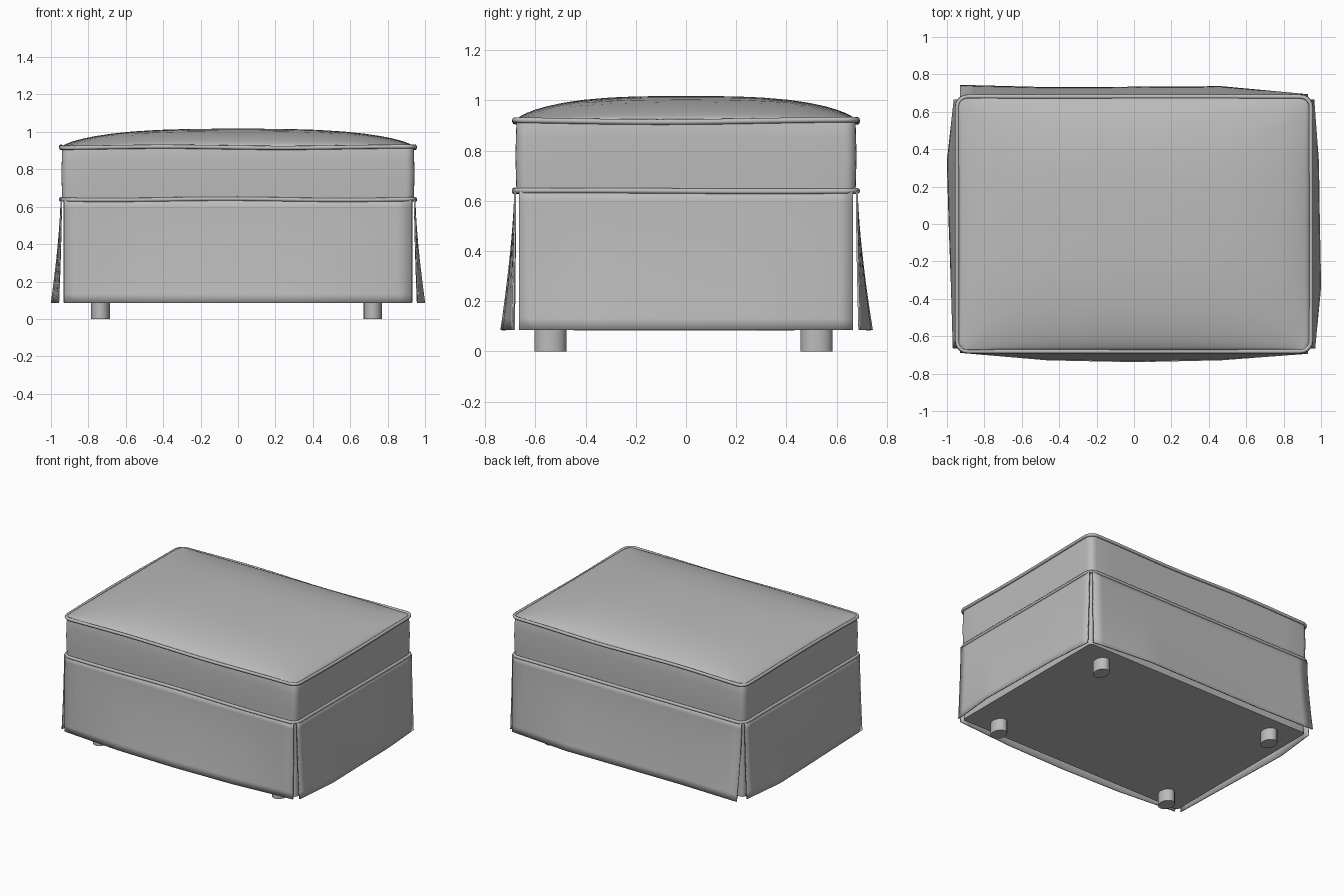
import bpy, bmesh, math
from mathutils import Vector

if "Cube" in bpy.data.objects:
    bpy.data.objects.remove(bpy.data.objects["Cube"])

fabric = bpy.data.materials.new("grey fabric")
fabric.diffuse_color = (0.5, 0.5, 0.5, 1)
fabric.use_nodes = True
fabric.node_tree.nodes["Principled BSDF"].inputs["Base Color"].default_value = fabric.diffuse_color


def finish(name, bm, angle=40):
    bmesh.ops.recalc_face_normals(bm, faces=bm.faces)
    mesh = bpy.data.meshes.new(name)
    bm.to_mesh(mesh)
    bm.free()
    mesh.materials.append(fabric)
    ob = bpy.data.objects.new(name, mesh)
    bpy.context.collection.objects.link(ob)
    bpy.ops.object.select_all(action='DESELECT')
    ob.select_set(True)
    bpy.context.view_layer.objects.active = ob
    bpy.ops.object.shade_smooth_by_angle(angle=math.radians(angle))
    return ob


def outline(hx, hy, r, corner=5, side=12):
    """Rounded rectangle, counter-clockwise, with subdivided sides."""
    arcs = []
    for k, (sx, sy) in enumerate([(1, 1), (-1, 1), (-1, -1), (1, -1)]):
        arcs.append([Vector((sx * (hx - r) + r * math.cos(a), sy * (hy - r) + r * math.sin(a)))
                     for a in [(k + i / corner) * math.pi / 2 for i in range(corner + 1)]])
    pts = []
    for k in range(4):
        pts += arcs[k]
        a, b = arcs[k][-1], arcs[(k + 1) % 4][0]
        pts += [a.lerp(b, i / side) for i in range(1, side)]
    return pts


def loft(bm, rings):
    loops = [[bm.verts.new(p) for p in ring] for ring in rings]
    n = len(loops[0])
    for a, b in zip(loops, loops[1:]):
        for i in range(n):
            bm.faces.new((a[i], a[(i + 1) % n], b[(i + 1) % n], b[i]))
    return loops


def wave(p, phase):
    """Slight sag of the seams along each side."""
    return 0.005 * math.sin(5 * p.x + phase) * math.cos(4 * p.y + phase)


HX, HY = 0.94, 0.675

# Cushion: straight band with a slight bulge, closed by a domed top
def dome(p):
    u, v = min(1, abs(p.x) / HX), min(1, abs(p.y) / HY)
    return 0.922 + 0.095 * ((1 - u ** 3) * (1 - v ** 3)) ** 0.7

bm = bmesh.new()
rings = []
for z, d in [(0.63, 0), (0.70, 0.002), (0.78, 0.004), (0.85, 0.002), (0.915, 0)]:
    rings.append([(p.x, p.y, z) for p in outline(HX + d, HY + d, 0.045)])
base = outline(HX, HY, 0.045)
for s in (0.995, 0.975, 0.94, 0.89, 0.82, 0.72, 0.6, 0.45, 0.3, 0.15):
    rings.append([(p.x * s, p.y * s, dome(p * s)) for p in base])
loops = loft(bm, rings)
tip = bm.verts.new((0, 0, 1.017))
for i, v in enumerate(loops[-1]):
    bm.faces.new((v, loops[-1][(i + 1) % len(base)], tip))
finish("cushion", bm, 50)

# Piping cords round the cushion
for name, z, grow, phase in [("upper_piping", 0.918, 0.006, 0.4), ("lower_piping", 0.639, 0.007, 1.9)]:
    bm = bmesh.new()
    r, rings = 0.011, []
    for i in range(9):
        a = i * math.tau / 8
        d = grow + r * math.cos(a)
        rings.append([(p.x, p.y, z + r * math.sin(a) + wave(p, phase))
                      for p in outline(HX + d, HY + d, 0.05 + d)])
    loft(bm, rings)
    bmesh.ops.remove_doubles(bm, verts=bm.verts, dist=1e-5)
    finish(name, bm, 80)

# Inner base box behind the skirt
bm = bmesh.new()
low = outline(HX - 0.008, HY - 0.012, 0.025)
loops = loft(bm, [[(p.x, p.y, z) for p in low] for z in (0.088, 0.64)])
for l in loops:
    bm.faces.new(l)
finish("base", bm)


# Loose skirt panels, flaring outwards towards the hem
def skirt(name, normal, along, dist, half, flare):
    bm = bmesh.new()
    nu, nv = 24, 12
    grid = []
    for j in range(nv + 1):
        t = j / nv
        row = []
        for i in range(nu + 1):
            u = i / nu
            f = u * (len(flare) - 1)
            k = min(int(f), len(flare) - 2)
            out = flare[k] + (flare[k + 1] - flare[k]) * (f - k)
            p = Vector(along) * half * (2 * u - 1) + Vector(normal) * (dist + out * t ** 1.5)
            p.z = 0.64 - t * 0.555
            row.append(bm.verts.new(p))
        grid.append(row)
    for j in range(nv):
        for i in range(nu):
            bm.faces.new((grid[j][i], grid[j][i + 1], grid[j + 1][i + 1], grid[j + 1][i]))
    ob = finish(name, bm)
    mod = ob.modifiers.new("thickness", 'SOLIDIFY')
    mod.thickness = 0.008
    mod.offset = 0

X, Y = (1, 0, 0), (0, 1, 0)
skirt("front_skirt", (0, -1, 0), X, 0.68, 0.93, (0.005, 0.045, 0.055, 0.045, 0.01))
skirt("back_skirt", Y, X, 0.68, 0.93, (0.06, 0.048, 0.05, 0.053, 0.01))
skirt("left_skirt", (-1, 0, 0), Y, 0.945, 0.665, (0.02, 0.03, 0.042, 0.052, 0.015))
skirt("right_skirt", X, Y, 0.945, 0.665, (0.02, 0.052, 0.045, 0.04, 0.015))

# Four short round feet
for sx, xn in ((-1, "left"), (1, "right")):
    for sy, yn in ((-1, "front"), (1, "back")):
        bm = bmesh.new()
        bmesh.ops.create_cone(bm, cap_ends=True, segments=16, radius1=0.05, radius2=0.05, depth=0.1)
        bmesh.ops.scale(bm, vec=(1, 1.28, 1), verts=bm.verts)
        bmesh.ops.translate(bm, vec=(sx * 0.728 - 0.007, sy * 0.53 - 0.01, 0.05), verts=bm.verts)
        finish(f"{yn}_{xn}_foot", bm)
